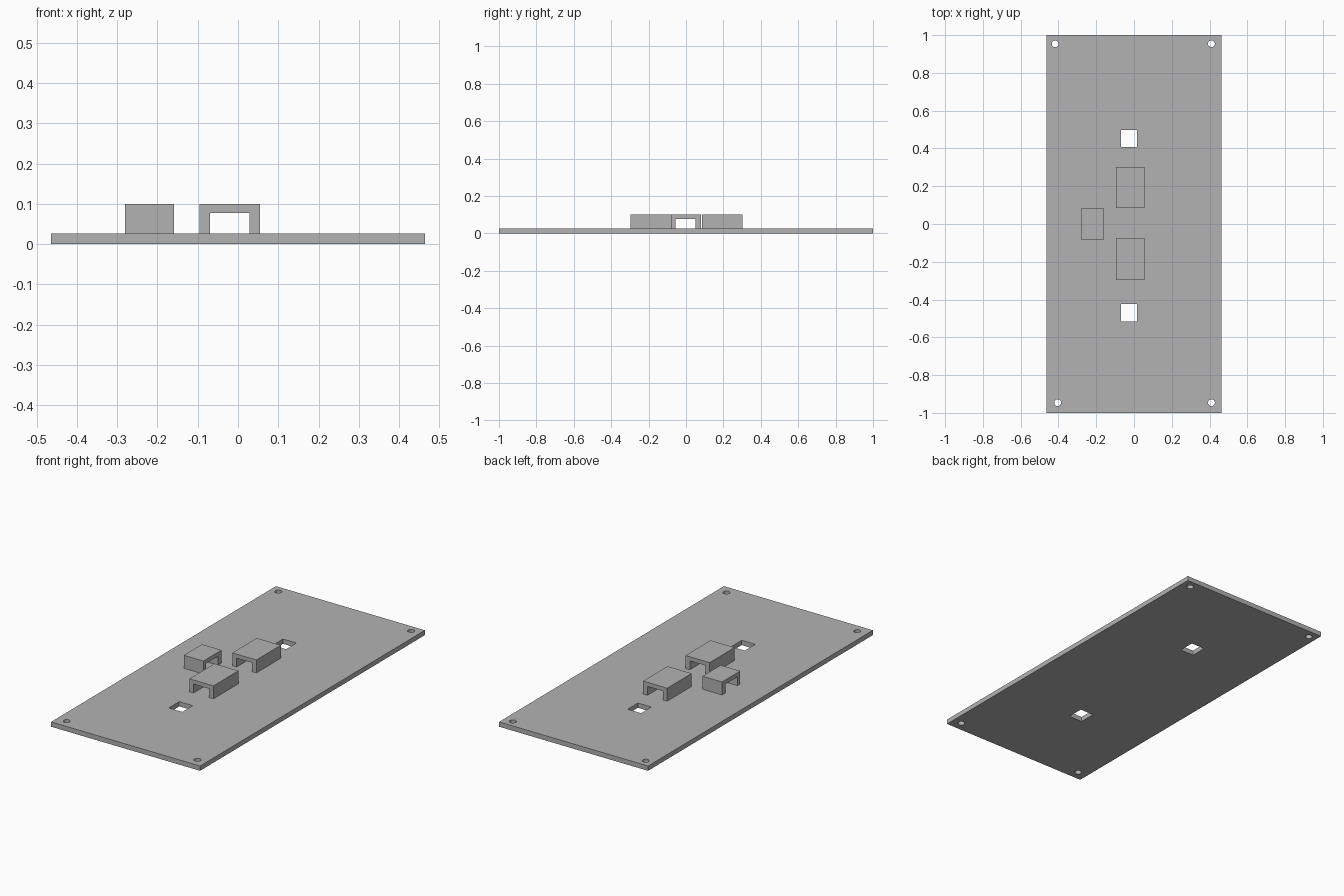
import bpy
import bmesh

default = bpy.data.objects.get("Cube")
if default:
    bpy.data.objects.remove(default, do_unlink=True)

PLATE_TOP = 0.027
BRIDGE_TOP = 0.1
OPENING_TOP = 0.077

grey = bpy.data.materials.new("plain grey")
grey.use_nodes = True
grey.diffuse_color = (0.448, 0.448, 0.448, 1)
grey.node_tree.nodes["Principled BSDF"].inputs["Base Color"].default_value = grey.diffuse_color


def prism(name, outline, depth):
    """Extrude a closed outline of 3D points along the depth vector."""
    bm = bmesh.new()
    face = bm.faces.new([bm.verts.new(p) for p in outline])
    result = bmesh.ops.extrude_face_region(bm, geom=[face])
    moved = [v for v in result["geom"] if isinstance(v, bmesh.types.BMVert)]
    bmesh.ops.translate(bm, verts=moved, vec=depth)
    bmesh.ops.recalc_face_normals(bm, faces=bm.faces)
    mesh = bpy.data.meshes.new(name)
    bm.to_mesh(mesh)
    bm.free()
    mesh.materials.append(grey)
    obj = bpy.data.objects.new(name, mesh)
    bpy.context.collection.objects.link(obj)
    return obj


def box(name, x0, x1, y0, y1, z0, z1):
    return prism(name, [(x0, y0, z0), (x1, y0, z0), (x1, y1, z0), (x0, y1, z0)],
                 (0, 0, z1 - z0))


def bridge(name, outer, opening, span, along_y=True):
    """Inverted U channel: outer and opening are its widths, span its length."""
    (a, b), (c, d), (start, end) = outer, opening, span
    profile = [(a, PLATE_TOP), (a, BRIDGE_TOP), (b, BRIDGE_TOP), (b, PLATE_TOP),
               (d, PLATE_TOP), (d, OPENING_TOP), (c, OPENING_TOP), (c, PLATE_TOP)]
    if along_y:
        return prism(name, [(u, start, z) for u, z in profile], (0, end - start, 0))
    return prism(name, [(start, u, z) for u, z in profile], (end - start, 0, 0))


# Base plate
plate = box("base_plate", -0.464, 0.464, -1, 1, 0, PLATE_TOP)

# Cutters for the two cable slots and the four corner screw holes
cutters = [box("slot_cutter", -0.069, 0.015, y0, y1, -0.1, 0.2)
           for y0, y1 in ((0.407, 0.498), (-0.517, -0.424))]
for x, y in ((-0.417, 0.954), (0.41, 0.954), (-0.404, -0.946), (0.41, -0.946)):
    bpy.ops.mesh.primitive_cylinder_add(vertices=32, radius=0.018, depth=0.3, location=(x, y, 0))
    cutters.append(bpy.context.object)
    cutters[-1].data.materials.append(grey)

for cutter in cutters:
    cutter.hide_render = True
    cut = plate.modifiers.new("hole", "BOOLEAN")
    cut.operation = "DIFFERENCE"
    cut.solver = "EXACT"
    cut.object = cutter

# Bake the holes and drop the cutters
bpy.context.view_layer.update()
baked = bpy.data.meshes.new_from_object(plate.evaluated_get(bpy.context.evaluated_depsgraph_get()))
plate.modifiers.clear()
plate.data = baked
for cutter in cutters:
    bpy.data.objects.remove(cutter, do_unlink=True)

# Strap bridges standing on the plate
bridge("back_bridge", (-0.095, 0.055), (-0.069, 0.028), (0.085, 0.303))
bridge("front_bridge", (-0.095, 0.055), (-0.069, 0.028), (-0.297, -0.074))
bridge("side_bridge", (-0.081, 0.081), (-0.056, 0.05), (-0.281, -0.159), along_y=False)
